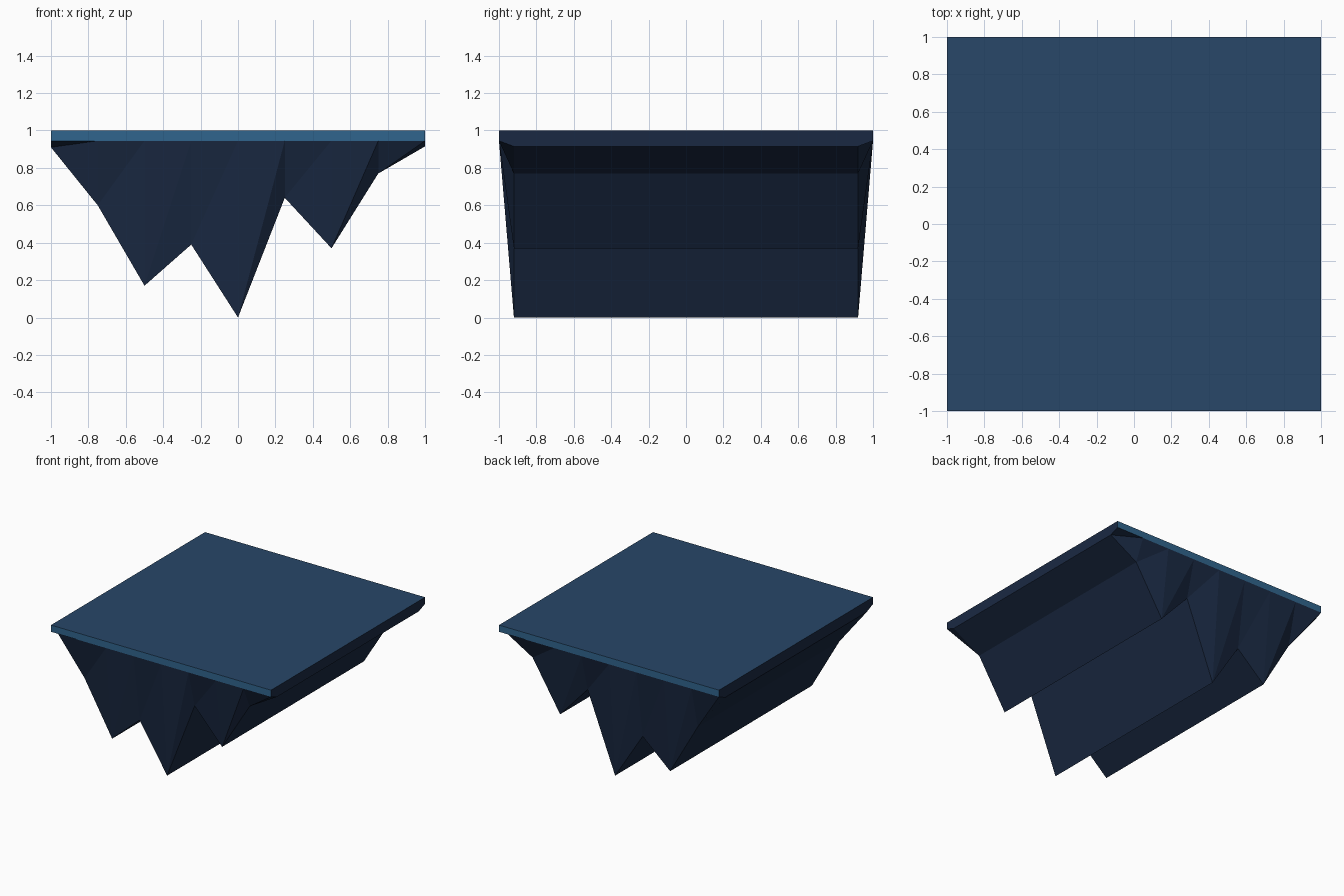
import bpy, bmesh

if "Cube" in bpy.data.objects:
    bpy.data.objects.remove(bpy.data.objects["Cube"])

# Shared measurements
RIM_Z, TOP_Z, HALF, END = 0.945, 1.0, 1.0, 0.92
XS = [-1 + 0.25 * i for i in range(9)]
DEPTH = [0.91, 0.60, 0.17, 0.39, 0.0, 0.64, 0.37, 0.77, 0.915]


def material(name, rgb):
    m = bpy.data.materials.new(name)
    m.diffuse_color = (*rgb, 1)
    m.use_nodes = True
    m.node_tree.nodes["Principled BSDF"].inputs["Base Color"].default_value = m.diffuse_color
    return m


def finish(bm, name, mats):
    bmesh.ops.recalc_face_normals(bm, faces=bm.faces)
    mesh = bpy.data.meshes.new(name)
    bm.to_mesh(mesh)
    bm.free()
    for m in mats:
        mesh.materials.append(m)
    ob = bpy.data.objects.new(name, mesh)
    bpy.context.collection.objects.link(ob)
    return ob


surface = material("surface_blue", (0.021, 0.063, 0.14))
edge = material("edge_blue", (0.03, 0.13, 0.27))
rock = material("rock_navy", (0.010, 0.022, 0.055))

# Top slab: blue top, brighter front and back edges, navy sides
bm = bmesh.new()
bmesh.ops.create_cube(bm, size=1)
for v in bm.verts:
    v.co.x *= 2 * HALF
    v.co.y *= 2 * HALF
    v.co.z = TOP_Z if v.co.z > 0 else RIM_Z
bm.normal_update()
for f in list(bm.faces):
    if f.normal.z < -0.5:
        bm.faces.remove(f)          # hidden by the rock
    elif abs(f.normal.y) > 0.5:
        f.material_index = 1
    elif abs(f.normal.x) > 0.5:
        f.material_index = 2
finish(bm, "top_slab", [surface, edge, rock])

# Jagged underside: ridges along y, ends flaring out to the slab rim
bm = bmesh.new()


def row(y, heights):
    return [bm.verts.new((x, y, z)) for x, z in zip(XS, heights)]


rim_f, low_f = row(-HALF, [RIM_Z] * 9), row(-END, DEPTH)
rim_b, low_b = row(HALF, [RIM_Z] * 9), row(END, DEPTH)
for i in range(8):
    j = i + 1
    bm.faces.new((low_f[i], low_f[j], low_b[j], low_b[i]))
    bm.faces.new((rim_f[i], rim_f[j], rim_b[j], rim_b[i]))
    # Faceted ends, diagonals mirrored by a half turn
    for rim, low, a, b in ((rim_f, low_f, i, j), (rim_b, low_b, j, i)):
        bm.faces.new((low[a], rim[b], rim[a]))
        bm.faces.new((low[a], low[b], rim[b]))
# Thin left and right sides
for k in (0, 8):
    bm.faces.new((rim_f[k], low_f[k], low_b[k], rim_b[k]))
finish(bm, "rock_underside", [rock])
